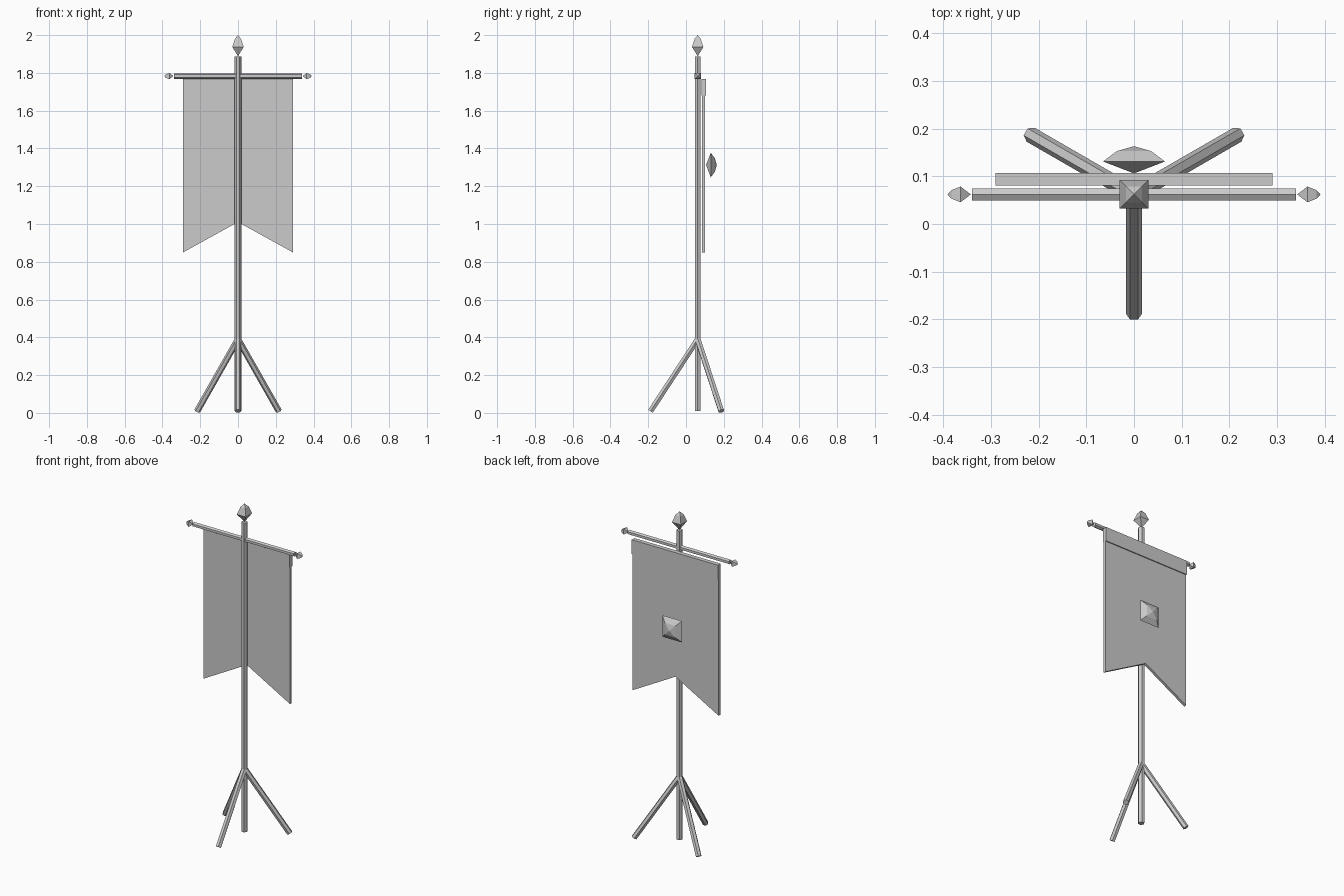
import bpy, bmesh, math
from mathutils import Vector, Matrix

if "Cube" in bpy.data.objects:
    bpy.data.objects.remove(bpy.data.objects["Cube"])

POLE_Y = 0.062


def make_object(name, bm):
    bmesh.ops.recalc_face_normals(bm, faces=bm.faces)
    mesh = bpy.data.meshes.new(name)
    bm.to_mesh(mesh)
    bm.free()
    obj = bpy.data.objects.new(name, mesh)
    bpy.context.collection.objects.link(obj)
    return obj


def spun(name, start, end, profile, side, sides=6, phase=0.0):
    """Spin (radius, fraction) profile around the line from start to end."""
    start, end = Vector(start), Vector(end)
    axis = (end - start).normalized()
    u = Vector(side).normalized()
    v = axis.cross(u)
    bm = bmesh.new()
    rings = []
    for r, t in profile:
        c = start.lerp(end, t)
        if r == 0:
            rings.append([bm.verts.new(c)])
            continue
        angles = [phase + 2 * math.pi * i / sides for i in range(sides)]
        rings.append([bm.verts.new(c + r * (math.cos(a) * u + math.sin(a) * v)) for a in angles])
    for a, b in zip(rings, rings[1:]):
        for i in range(sides):
            j = (i + 1) % sides
            corners = [a[i % len(a)], a[j % len(a)], b[j % len(b)], b[i % len(b)]]
            bm.faces.new(list(dict.fromkeys(corners)))
    for ring in (rings[0], rings[-1]):
        if len(ring) > 2:
            bm.faces.new(ring)
    return make_object(name, bm)


def rod(name, start, end, r, side):
    return spun(name, start, end, [(r, 0), (r, 1)], side)


def spike(name, start, end, half, side):
    """Square double-pointed ornament with a blunted outer tip."""
    r = half * math.sqrt(2)
    return spun(name, start, end, [(0, 0), (r, 0.44), (r * 0.55, 0.82), (0, 1)],
                side, sides=4, phase=math.pi / 4)


def slab(name, outline, y0, y1):
    """Extrude an x-z outline from y0 to y1."""
    bm = bmesh.new()
    face = bm.faces.new([bm.verts.new((x, y0, z)) for x, z in outline])
    out = bmesh.ops.extrude_face_region(bm, geom=[face])
    verts = [g for g in out["geom"] if isinstance(g, bmesh.types.BMVert)]
    bmesh.ops.translate(bm, verts=verts, vec=(0, y1 - y0, 0))
    return make_object(name, bm)


# Upright pole with its top ornament
rod("pole", (0, POLE_Y, 0.01), (0, POLE_Y, 1.888), 0.018, (1, 0, 0))
spike("pole_finial", (0, POLE_Y, 1.888), (0, POLE_Y, 2.0), 0.03, (1, 0, 0))

# Crossbar with an ornament at each end
rod("crossbar", (-0.34, POLE_Y, 1.783), (0.34, POLE_Y, 1.783), 0.0145, (0, 0, 1))
for s, label in ((-1, "left"), (1, "right")):
    spike("crossbar_finial_" + label, (s * 0.342, POLE_Y, 1.783),
          (s * 0.391, POLE_Y, 1.783), 0.0165, (0, 0, 1))

# Three tripod legs, spaced evenly around the pole
hub = Vector((0, POLE_Y, 0))
for i, label in enumerate(("front", "back_right", "back_left")):
    turn = Matrix.Rotation(math.radians(120 * i), 3, 'Z')
    foot = hub + turn @ Vector((0, -0.25, 0.009))
    rod("leg_" + label, foot, hub + Vector((0, 0, 0.39)), 0.0168, turn @ Vector((1, 0, 0)))

# Swallow-tailed cloth with a thicker hem along the top
slab("banner", [(-0.29, 1.765), (-0.29, 0.85), (0, 1.01), (0.29, 0.85), (0.29, 1.765)],
     0.085, 0.101)
slab("banner_hem", [(-0.29, 1.767), (-0.29, 1.68), (0.29, 1.68), (0.29, 1.767)],
     0.081, 0.107)

# Faceted emblem on the cloth
spike("emblem", (0, 0.106, 1.312), (0, 0.163, 1.312), 0.065, (1, 0, 0))
